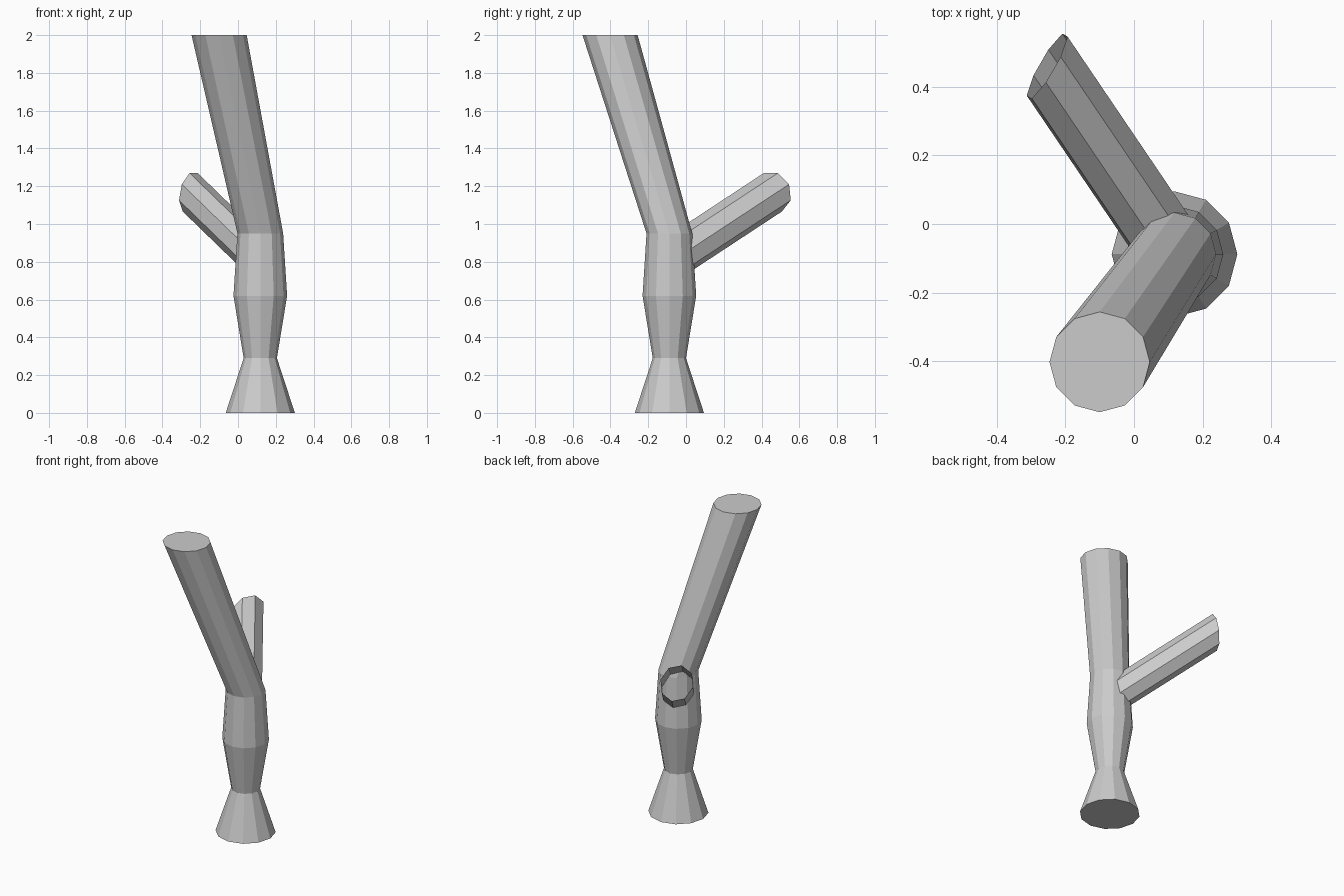
import bpy, bmesh, math
from mathutils import Vector

if "Cube" in bpy.data.objects:
    bpy.data.objects.remove(bpy.data.objects["Cube"])

bark = bpy.data.materials.new("plain grey")
bark.diffuse_color = (0.6, 0.6, 0.6, 1)
bark.use_nodes = True
bark.node_tree.nodes["Principled BSDF"].inputs["Base Color"].default_value = bark.diffuse_color


def ring(center, radius, sides, u, v, phase=0.0):
    """Regular polygon of points in the plane of u and v."""
    angles = [phase + 2 * math.pi * i / sides for i in range(sides)]
    return [Vector(center) + radius * (math.cos(a) * u + math.sin(a) * v) for a in angles]


def loft(name, rings, capped):
    """Flat-faced skin through a series of rings."""
    bm = bmesh.new()
    loops = [[bm.verts.new(p) for p in r] for r in rings]
    n = len(loops[0])
    for low, high in zip(loops, loops[1:]):
        for i in range(n):
            j = (i + 1) % n
            bm.faces.new((low[i], low[j], high[j], high[i]))
    if capped:
        bm.faces.new(loops[0][::-1])
        bm.faces.new(loops[-1])
    mesh = bpy.data.meshes.new(name)
    bm.to_mesh(mesh)
    bm.free()
    mesh.materials.append(bark)
    obj = bpy.data.objects.new(name, mesh)
    bpy.context.collection.objects.link(obj)
    return obj


X, Y, Z = Vector((1, 0, 0)), Vector((0, 1, 0)), Vector((0, 0, 1))

# Trunk: flared foot, narrow waist, swelling, then a leaning upper length
trunk_profile = [
    ((0.118, -0.088, 0.0), 0.183),
    ((0.118, -0.088, 0.29), 0.088),
    ((0.118, -0.088, 0.62), 0.142),
    ((0.118, -0.088, 0.95), 0.121),
    ((-0.10, -0.402, 2.0), 0.146),
]
loft("trunk", [ring(c, r, 12, X, Y) for c, r in trunk_profile], True)

# Side branch: open eight-sided tube with a slanted mouth
normal = Vector((-0.85, 0.49, 0.2)).normalized()
across = Z.cross(normal).normalized()
up = normal.cross(across)
branch_path = [(0.118, -0.088, 0.808), (-0.253, 0.46, 1.168)]
loft("branch", [ring(c, 0.1126, 8, across, up, math.pi / 8) for c in branch_path], False)
